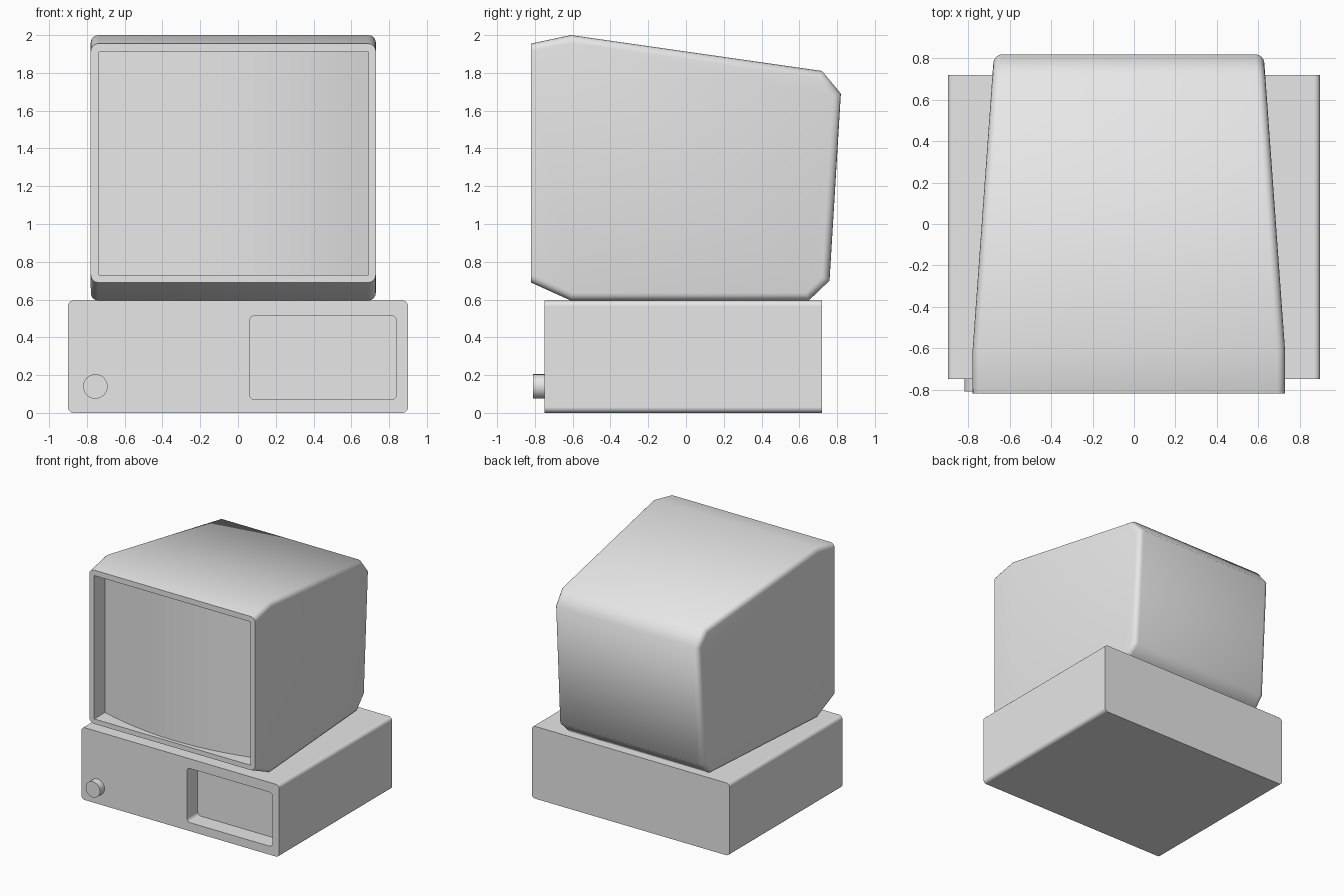
import bpy, bmesh, math
from mathutils import Vector

cube = bpy.data.objects.get("Cube")
if cube:
    bpy.data.objects.remove(cube, do_unlink=True)

# One plain grey plastic
plastic = bpy.data.materials.new("grey_plastic")
plastic.use_nodes = True
grey = (0.8, 0.8, 0.8, 1)
plastic.diffuse_color = grey
plastic.node_tree.nodes["Principled BSDF"].inputs["Base Color"].default_value = grey


def add_object(name, bm):
    bmesh.ops.recalc_face_normals(bm, faces=bm.faces)
    mesh = bpy.data.meshes.new(name)
    bm.to_mesh(mesh)
    bm.free()
    mesh.materials.append(plastic)
    obj = bpy.data.objects.new(name, mesh)
    bpy.context.collection.objects.link(obj)
    return obj


def prism(name, outline, direction):
    """Extrude a closed planar outline along a direction."""
    bm = bmesh.new()
    face = bm.faces.new([bm.verts.new(p) for p in outline])
    result = bmesh.ops.extrude_face_region(bm, geom=[face], use_keep_orig=True)
    moved = [g for g in result["geom"] if isinstance(g, bmesh.types.BMVert)]
    bmesh.ops.translate(bm, verts=moved, vec=Vector(direction))
    return add_object(name, bm)


def rounded_rect(x0, x1, z0, z1, r, y, steps=5):
    """Rounded rectangle facing the front."""
    corners = [(x1 - r, z1 - r), (x0 + r, z1 - r), (x0 + r, z0 + r), (x1 - r, z0 + r)]
    points = []
    for i, (cx, cz) in enumerate(corners):
        for k in range(steps + 1):
            a = math.pi / 2 * (i + k / steps)
            points.append((cx + r * math.cos(a), y, cz + r * math.sin(a)))
    return points


def cut(target, cutter):
    cutter.hide_render = True
    mod = target.modifiers.new("recess", 'BOOLEAN')
    mod.operation = 'DIFFERENCE'
    mod.solver = 'EXACT'
    mod.object = cutter
    bpy.context.view_layer.objects.active = target
    bpy.ops.object.modifier_apply(modifier=mod.name)
    bpy.data.objects.remove(cutter, do_unlink=True)


def smooth(obj, degrees, weighted=False):
    bpy.ops.object.select_all(action='DESELECT')
    obj.select_set(True)
    bpy.context.view_layer.objects.active = obj
    bpy.ops.object.shade_smooth_by_angle(angle=math.radians(degrees))
    if weighted:
        mod = obj.modifiers.new("even_normals", 'WEIGHTED_NORMAL')
        mod.keep_sharp = True


# Base unit with a recessed drive bay
base = prism("base_unit", rounded_rect(-0.9, 0.9, 0, 0.595, 0.03, -0.75), (0, 1.47, 0))
cut(base, prism("bay_cutter", rounded_rect(0.06, 0.84, 0.07, 0.515, 0.03, -0.95), (0, 0.34, 0)))
smooth(base, 40, weighted=True)

# Round knob
knob_outline = rounded_rect(-0.82, -0.69, 0.075, 0.205, 0.065, -0.81, steps=6)
bm_points = [p for i, p in enumerate(knob_outline) if i % 7]
knob = prism("knob", bm_points, (0, 0.07, 0))
smooth(knob, 40)

# Monitor housing: side profile (y, z), straight at the front then tapering back
CX, FRONT, BEND = -0.025, -0.82, -0.61
profile = [(FRONT, 1.955), (BEND, 2.0), (0.72, 1.81), (0.82, 1.69),
           (0.76, 0.70), (0.65, 0.595), (BEND, 0.595), (FRONT, 0.69)]


def half_width(y):
    return 0.755 - 0.072 * max(0, y - BEND)


bm = bmesh.new()
sides = []
for s in (-1, 1):
    sides.append([bm.verts.new((CX + s * half_width(y), y, z)) for y, z in profile])
count = len(profile)
for i in range(count):
    j = (i + 1) % count
    bm.faces.new((sides[0][i], sides[0][j], sides[1][j], sides[1][i]))
for v in sides:
    bm.faces.new((v[0], v[1], v[6], v[7]))
    bm.faces.new(v[1:7])
rims = [bm.edges.get((v[i], v[i + 1])) for v in sides for i in range(count - 1)]
bmesh.ops.recalc_face_normals(bm, faces=bm.faces)
bmesh.ops.bevel(bm, geom=rims, offset=0.04, segments=4, profile=0.5,
                affect='EDGES', clamp_overlap=True)
monitor = add_object("monitor_housing", bm)

# Screen recess with a bulging picture tube at its back
X0, X1, STEPS = -0.735, 0.69, 14
outline = [(X0, FRONT - 0.2, 0.73), (X1, FRONT - 0.2, 0.73)]
for k in range(STEPS + 1):
    t = 1 - 2 * k / STEPS
    x = (X0 + X1) / 2 + t * (X1 - X0) / 2
    outline.append((x, FRONT + 0.03 + 0.11 * t * t, 0.73))
cut(monitor, prism("screen_cutter", outline, (0, 0, 1.18)))
smooth(monitor, 50)
